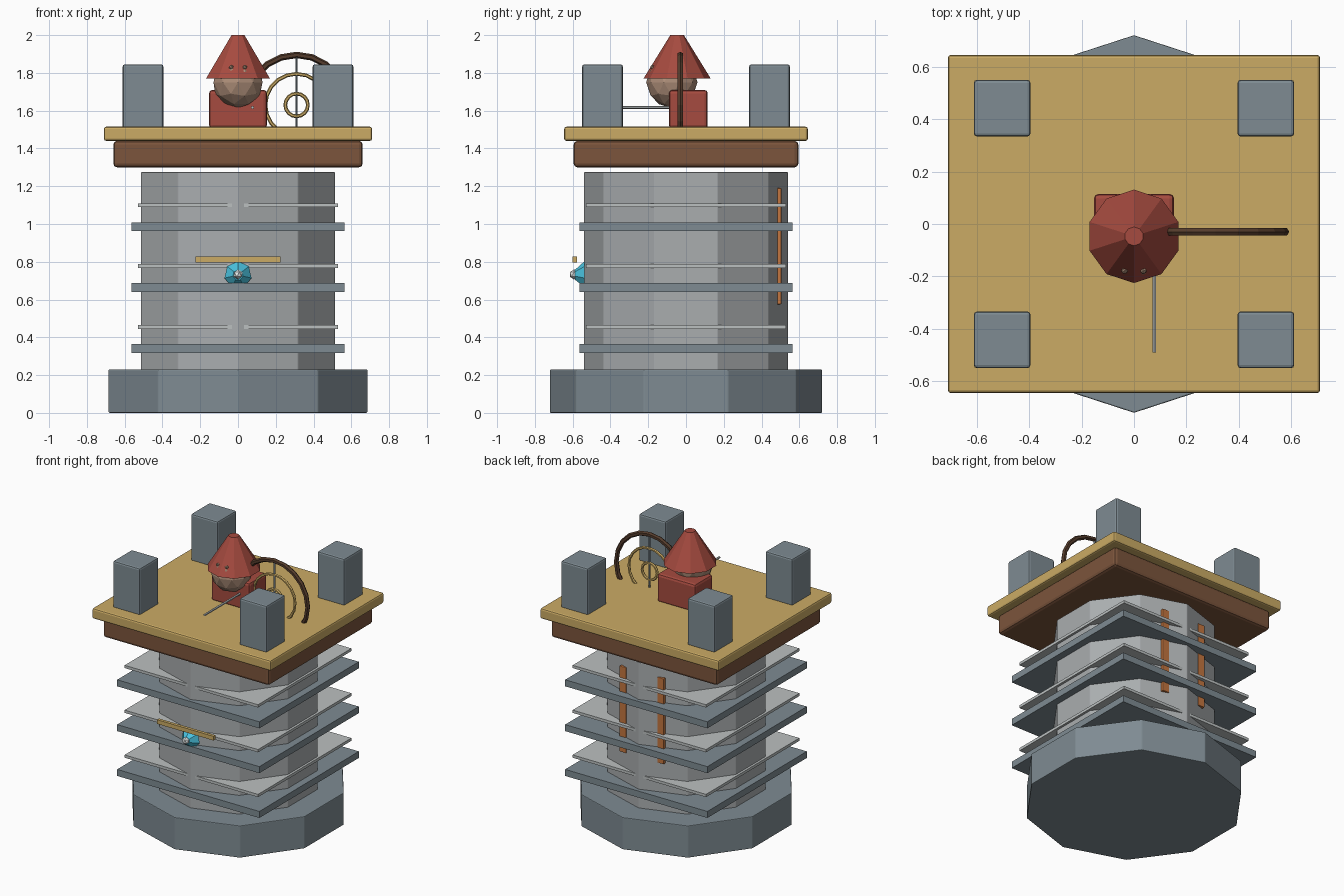
import bpy
from math import radians, pi

if "Cube" in bpy.data.objects:
    bpy.data.objects.remove(bpy.data.objects["Cube"])


def material(name, rgb):
    m = bpy.data.materials.new(name)
    m.diffuse_color = (*rgb, 1)
    m.use_nodes = True
    m.node_tree.nodes["Principled BSDF"].inputs["Base Color"].default_value = m.diffuse_color
    return m


SLATE = material("slate", (0.21, 0.26, 0.29))
STONE = material("stone", (0.40, 0.42, 0.43))
PALE = material("pale_stone", (0.50, 0.53, 0.53))
TAN = material("tan", (0.60, 0.41, 0.13))
BROWN = material("brown", (0.20, 0.09, 0.045))
DARK = material("dark_wood", (0.09, 0.045, 0.025))
RED = material("red", (0.38, 0.07, 0.05))
SKIN = material("skin", (0.42, 0.27, 0.19))
ORANGE = material("orange", (0.55, 0.18, 0.05))
CYAN = material("cyan", (0.07, 0.55, 0.75))
WHITE = material("white", (0.8, 0.85, 0.85))


def finish(name, mat, bevel=0):
    o = bpy.context.object
    o.name = name
    o.data.materials.append(mat)
    if bevel:
        b = o.modifiers.new("bevel", 'BEVEL')
        b.width = bevel
        b.segments = 2
    return o


def box(name, x, y, z, mat, bevel=0):
    """Box from (min, max) ranges on each axis."""
    r = (x, y, z)
    bpy.ops.mesh.primitive_cube_add(size=1, location=[(a + b) / 2 for a, b in r])
    bpy.context.object.scale = [b - a for a, b in r]
    bpy.ops.object.transform_apply(location=False, rotation=False, scale=True)
    return finish(name, mat, bevel)


def cone(name, sides, r1, r2, depth, loc, mat, rot=(0, 0, 0), bevel=0):
    bpy.ops.mesh.primitive_cone_add(vertices=sides, radius1=r1, radius2=r2, depth=depth,
                                    location=loc, rotation=rot)
    return finish(name, mat, bevel)


def ball(name, r, loc, mat, sub=1):
    bpy.ops.mesh.primitive_ico_sphere_add(subdivisions=sub, radius=r, location=loc)
    return finish(name, mat)


def ring(name, r, thick, loc, mat, segs=20):
    bpy.ops.mesh.primitive_torus_add(major_radius=r, minor_radius=thick, major_segments=segs,
                                     minor_segments=6, location=loc, rotation=(pi / 2, 0, 0))
    return finish(name, mat)


# Ten-sided base and shaft
cone("base", 10, 0.72, 0.72, 0.23, (0, 0, 0.115), SLATE, bevel=0.005)
cone("shaft", 10, 0.54, 0.54, 1.06, (0, 0, 0.745), STONE, bevel=0.004)

# Square courses around the shaft
for i in range(3):
    z = 0.318 + 0.322 * i
    box("course", (-0.565, 0.565), (-0.565, 0.565), (z, z + 0.047), SLATE)
    z += 0.127
    box("thin_course", (-0.53, 0.53), (-0.53, 0.53), (z, z + 0.02), PALE)

# Platform and corner blocks
box("platform_trim", (-0.66, 0.66), (-0.595, 0.595), (1.30, 1.44), BROWN, 0.02)
box("platform", (-0.71, 0.71), (-0.645, 0.645), (1.44, 1.515), TAN, 0.012)
for sx in (-1, 1):
    for sy in (-1, 1):
        cx, cy = sx * 0.503, sy * 0.442
        box("corner_block", (cx - 0.108, cx + 0.108), (cy - 0.108, cy + 0.108),
            (1.505, 1.845), SLATE, 0.012)

# Hooded figure
box("figure_body", (-0.153, 0.153), (-0.09, 0.115), (1.505, 1.71), RED, 0.018)
ball("figure_head", 0.136, (0, -0.075, 1.75), SKIN, 2)
cone("hood", 10, 0.178, 0.036, 0.23, (0, -0.047, 1.885), RED)
for sx in (-1, 1):
    ball("eye", 0.013, (sx * 0.036, -0.178, 1.83), SKIN)

# Wheel-like bow with rings, string and bolt
ring("outer_hoop", 0.265, 0.017, (0.31, -0.03, 1.63), DARK)
ring("middle_hoop", 0.165, 0.010, (0.31, -0.03, 1.63), TAN)
ring("inner_hoop", 0.060, 0.010, (0.31, -0.03, 1.63), TAN, 16)
cone("string", 6, 0.007, 0.007, 0.40, (0.31, -0.03, 1.69), SLATE)
cone("bolt", 6, 0.008, 0.008, 0.42, (0.077, -0.28, 1.617), PALE, (radians(90), 0, 0))

# Front ornament and lintel
cone("gem", 7, 0.073, 0.028, 0.05, (0, -0.562, 0.73), CYAN, (radians(90), 0, 0))
ball("gem_core", 0.027, (0, -0.592, 0.733), WHITE)
box("lintel", (-0.225, 0.225), (-0.60, -0.578), (0.797, 0.827), TAN)

# Back strips
for sx in (-1, 1):
    box("back_strip", (sx * 0.15 - 0.026, sx * 0.15 + 0.026), (0.482, 0.505),
        (0.575, 1.19), ORANGE, 0.004)
